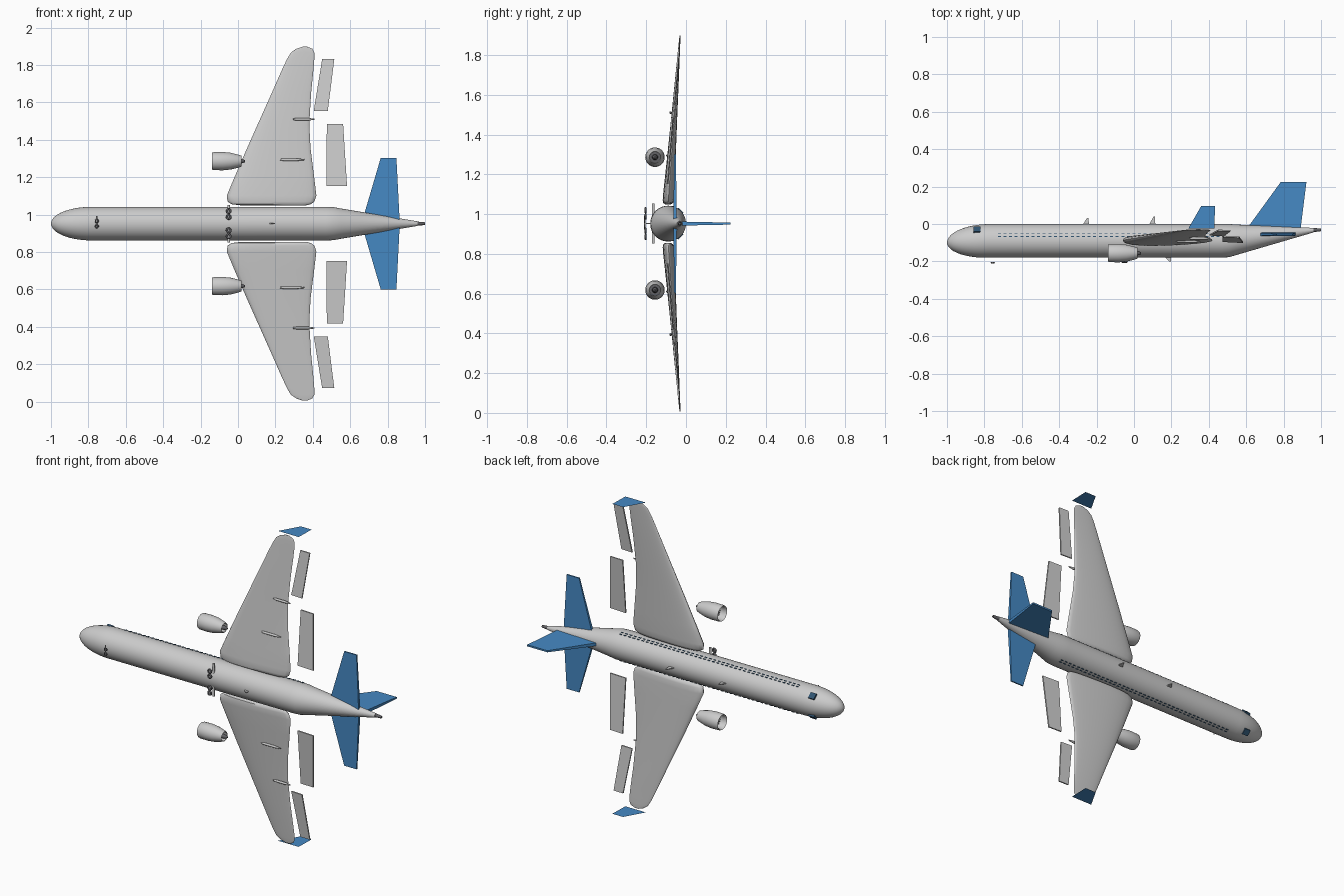
import bpy, bmesh
from math import sin, cos, pi, sqrt, copysign
from mathutils import Vector, Matrix

if "Cube" in bpy.data.objects:
    bpy.data.objects.remove(bpy.data.objects["Cube"])

C = 0.952   # height of the symmetry plane; all parts are modelled around z = 0 and lifted


def material(name, rgb):
    m = bpy.data.materials.new(name)
    m.diffuse_color = (*rgb, 1)
    m.use_nodes = True
    m.node_tree.nodes["Principled BSDF"].inputs["Base Color"].default_value = m.diffuse_color
    return m


BLUE = material("blue_paint", (0.06, 0.25, 0.55))
GLASS = material("dark_glass", (0.03, 0.09, 0.17))
DARK = material("dark_metal", (0.12, 0.12, 0.13))


def finish(name, bm, mat=None, mirror=False, smooth=False, closed=True):
    if closed:
        bmesh.ops.recalc_face_normals(bm, faces=bm.faces)
    me = bpy.data.meshes.new(name)
    bm.to_mesh(me)
    bm.free()
    ob = bpy.data.objects.new(name, me)
    bpy.context.collection.objects.link(ob)
    ob.location.z = C
    if mat:
        me.materials.append(mat)
    if mirror:
        ob.modifiers.new("Mirror", 'MIRROR').use_axis = (False, False, True)
    if smooth:
        bpy.ops.object.select_all(action='DESELECT')
        ob.select_set(True)
        bpy.context.view_layer.objects.active = ob
        bpy.ops.object.shade_smooth_by_angle(angle=0.7)
    return ob


def loft(bm, rings, caps=True):
    """Skin a list of closed point rings."""
    vs = [[bm.verts.new(p) for p in r] for r in rings]
    n = len(vs[0])
    for a, b in zip(vs, vs[1:]):
        for i in range(n):
            bm.faces.new((a[i], a[(i + 1) % n], b[(i + 1) % n], b[i]))
    if caps:
        bm.faces.new(vs[0])
        bm.faces.new(vs[-1])


def lathe(bm, profile, y=0, z=0, n=32, caps=True):
    """Rings around the x direction; profile of (x, radius[, y])."""
    loft(bm, [[(p[0], (p[2] if len(p) > 2 else y) + p[1] * cos(2 * pi * i / n),
                z + p[1] * sin(2 * pi * i / n)) for i in range(n)] for p in profile], caps)


def box(bm, centre, size, rot=Matrix()):
    bmesh.ops.create_cube(bm, size=1, matrix=Matrix.Translation(centre) @ rot @ Matrix.Diagonal((*size, 1)))


def plate(bm, points, axis, thick):
    """Flat outline of 3D points, thickened along axis; thick per point."""
    a = Vector(axis) / 2
    loft(bm, [[Vector(p) + a * s * t for p, t in zip(points, thick)] for s in (-1, 1)])


# fuselage: rounded nose, straight tube, upswept tail cone
R, Y0 = 0.09, -0.09
prof = []
for k in range(12):
    t = max(k / 11, 0.02)
    prof.append((-1 + 0.22 * (1 - cos(t * pi / 2)), R * sin(t * pi / 2), -0.1 + 0.01 * t))
prof += [(x, R, Y0) for x in (-0.5, 0, 0.47)]
prof += [(0.51, 0.0885, -0.0885), (0.55, 0.081, -0.084), (0.96, 0.012, -0.033)]
bm = bmesh.new()
lathe(bm, prof, n=48)
finish("fuselage", bm, smooth=True)

bm = bmesh.new()
lathe(bm, [(0.955, 0.011), (0.995, 0.008), (1.0, 0.006)], y=-0.032, n=20)
finish("tail_exhaust", bm, DARK, smooth=True)

# wings: (span, leading x, trailing x, thickness)
wing = [(0.097, 0.02, 0.36, 0.03), (0.104, -0.035, 0.39, 0.052), (0.118, -0.056, 0.409, 0.06),
        (0.15, -0.06, 0.419, 0.06), (0.25, -0.018, 0.407, 0.052), (0.40, 0.047, 0.388, 0.041),
        (0.53, 0.105, 0.381, 0.032), (0.70, 0.181, 0.391, 0.022), (0.82, 0.234, 0.403, 0.014),
        (0.88, 0.262, 0.408, 0.01), (0.915, 0.283, 0.408, 0.008), (0.935, 0.312, 0.397, 0.006),
        (0.946, 0.345, 0.37, 0.003)]


def wing_y(s):
    return -0.09 + 0.06 * (s - 0.1) / 0.846


bm = bmesh.new()
rings = []
for s, le, te, t in wing:
    ring = []
    for i in range(28):
        a = 2 * pi * i / 28
        ring.append(((le + te) / 2 - (te - le) / 2 * cos(a),
                     wing_y(s) + t / 2 * copysign(abs(sin(a)) ** 0.8, sin(a)) * (1 + 0.3 * cos(a)) / 1.1, s))
    rings.append(ring)
loft(bm, rings)
finish("wings", bm, mirror=True, smooth=True)

# winglets: flat sheets standing at the wing tips
bm = bmesh.new()
bm.faces.new([bm.verts.new((x, y, C)) for x, y in
              ((0.29, -0.025), (0.43, -0.025), (0.433, 0.097), (0.36, 0.097))])
finish("winglets", bm, BLUE, mirror=True, closed=False)

# flaps and ailerons trailing the wing
for name, pts in (("flaps", ((0.475, -0.066, 0.533), (0.562, -0.07, 0.533), (0.583, -0.098, 0.2), (0.472, -0.092, 0.2))),
                  ("ailerons", ((0.45, -0.034, 0.88), (0.515, -0.036, 0.88), (0.48, -0.062, 0.603), (0.405, -0.058, 0.603)))):
    bm = bmesh.new()
    plate(bm, pts, (0, 1, 0), (0.008,) * 4)
    finish(name, bm, mirror=True)

# flap track fairings under the wing
bm = bmesh.new()
for x0, x1, y, s in ((0.225, 0.355, -0.093, 0.342), (0.295, 0.41, -0.077, 0.558)):
    L = x1 - x0
    lathe(bm, [(x0, 0.004), (x0 + 0.15 * L, 0.007), (x0 + 0.7 * L, 0.007), (x1, 0.003)], y, s, 12)
finish("flap_fairings", bm, mirror=True, smooth=True)

# tail fin
bm = bmesh.new()
plate(bm, ((0.60, -0.03, 0), (0.89, -0.03, 0), (0.922, 0.225, 0), (0.785, 0.225, 0)),
      (0, 0, 1), (0.02, 0.02, 0.01, 0.01))
finish("tail_fin", bm, BLUE)

# tailplane
bm = bmesh.new()
plate(bm, ((0.66, -0.055, 0), (0.865, -0.055, 0), (0.847, -0.055, 0.351), (0.763, -0.055, 0.351)),
      (0, 1, 0), (0.018, 0.018, 0.008, 0.008))
finish("tailplane", bm, BLUE, mirror=True)

# engines
EY, EZ = -0.156, 0.334
bm = bmesh.new()
lathe(bm, [(-0.085, 0.039), (-0.12, 0.04), (-0.135, 0.042), (-0.139, 0.045), (-0.13, 0.048), (-0.08, 0.049),
           (-0.04, 0.045), (0.0, 0.035), (0.018, 0.029), (0.016, 0.026), (-0.02, 0.028), (-0.085, 0.039)],
      EY, EZ, 36, caps=False)
bmesh.ops.remove_doubles(bm, verts=bm.verts, dist=1e-5)
finish("engine_nacelles", bm, mirror=True, smooth=True)

bm = bmesh.new()
lathe(bm, [(-0.09, 0.038), (-0.086, 0.038)], EY, EZ, 32)
lathe(bm, [(-0.02, 0.027), (-0.017, 0.027)], EY, EZ, 32)
lathe(bm, [(-0.02, 0.015), (0.018, 0.012), (0.036, 0.006), (0.038, 0.004)], EY, EZ, 20)
lathe(bm, [(-0.118, 0.001), (-0.112, 0.006), (-0.09, 0.011)], EY, EZ, 20)
finish("engine_cores", bm, DARK, mirror=True, smooth=True)

bm = bmesh.new()
for i in range(18):
    rot = Matrix.Rotation(2 * pi * i / 18, 4, 'X')
    box(bm, Vector((-0.097, EY, EZ)) + rot @ Vector((0, 0, 0.023)), (0.002, 0.007, 0.03),
        rot @ Matrix.Rotation(0.6, 4, 'Z'))
finish("fan_blades", bm, mirror=True)


# landing gear: small flat-lying wheels with cross struts
def wheel(bm, x, y, z, R=0.011, r=0.005):
    ring = []
    for i in range(21):
        a = 2 * pi * i / 20
        ring.append([(x + (R + r * cos(b)) * cos(a), y + r * sin(b), z + (R + r * cos(b)) * sin(a))
                     for b in (2 * pi * j / 10 for j in range(10))])
    loft(bm, ring, caps=False)
    bmesh.ops.remove_doubles(bm, verts=bm.verts, dist=1e-6)
    bmesh.ops.create_cone(bm, cap_ends=True, segments=16, radius1=R * 0.8, radius2=R * 0.8, depth=r,
                          matrix=Matrix.Translation((x, y, z)) @ Matrix.Rotation(pi / 2, 4, 'X'))


def strut(bm, x, y, z, depth, r):
    bmesh.ops.create_cone(bm, cap_ends=True, segments=12, radius1=r, radius2=r, depth=depth,
                          matrix=Matrix.Translation((x, y, z)))


bm = bmesh.new()
for s in (0.036, 0.067):
    wheel(bm, -0.05, -0.203, s)
wheel(bm, -0.755, -0.207, 0.014, 0.007, 0.004)
finish("landing_wheels", bm, DARK, mirror=True, smooth=True)
bm = bmesh.new()
strut(bm, -0.05, -0.165, 0.055, 0.09, 0.007)
strut(bm, -0.05, -0.203, 0.051, 0.06, 0.003)
finish("main_gear_struts", bm, mirror=True, smooth=True)
bm = bmesh.new()
strut(bm, -0.755, -0.207, 0.005, 0.07, 0.003)
finish("nose_gear_strut", bm, smooth=True)

# cabin windows: two rows each side, and cockpit panes
bm = bmesh.new()
for y in (-0.052, -0.066):
    for i in range(41):
        box(bm, (-0.72 + i * 0.03, y, sqrt(R * R - (y - Y0) ** 2)), (0.016, 0.005, 0.004))
finish("cabin_windows", bm, GLASS, mirror=True)
bm = bmesh.new()
box(bm, (-0.84, -0.03, 0.063), (0.038, 0.036, 0.012), Matrix.Rotation(-0.75, 4, 'X'))
finish("cockpit_windows", bm, GLASS, mirror=True)

# blade antennas above and below
bm = bmesh.new()
for x, y, h in ((-0.255, -0.002, 0.035), (0.1, -0.002, 0.042), (0.185, -0.178, -0.022)):
    plate(bm, ((x - 0.018, y, 0), (x + 0.014, y, 0), (x + 0.012, y + h, 0), (x + 0.004, y + h, 0)),
          (0, 0, 1), (0.005,) * 4)
finish("antennas", bm)
